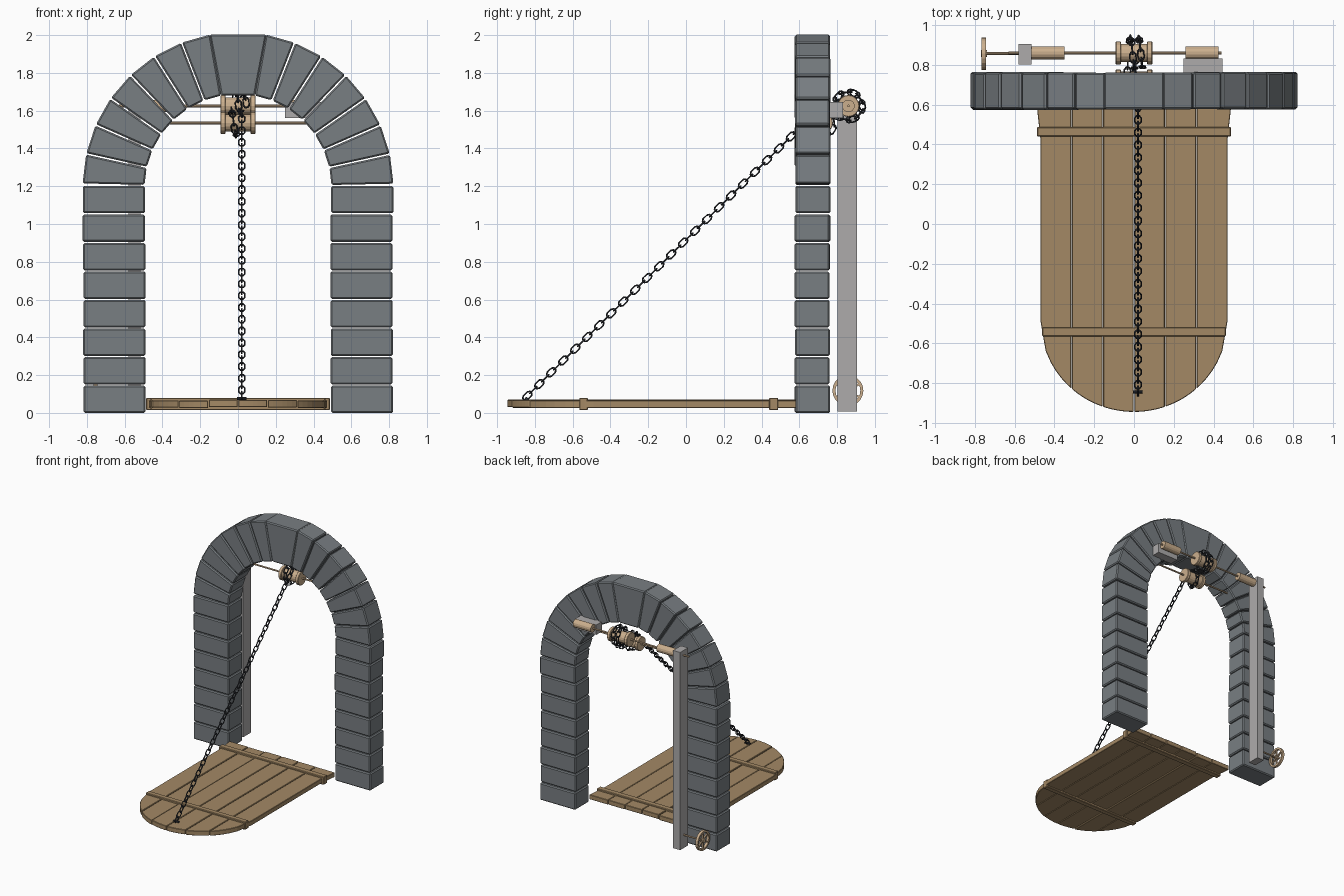
import bpy, bmesh, math, random
from mathutils import Vector, Matrix

if "Cube" in bpy.data.objects:
    bpy.data.objects.remove(bpy.data.objects["Cube"])
random.seed(4)


def material(name, rgb):
    m = bpy.data.materials.new(name)
    m.diffuse_color = (*rgb, 1)
    m.use_nodes = True
    m.node_tree.nodes["Principled BSDF"].inputs["Base Color"].default_value = m.diffuse_color
    return m


STONE = material("stone", (0.19, 0.21, 0.225))
PALE = material("pale_grey", (0.42, 0.41, 0.41))
PLANK = material("plank_wood", (0.37, 0.25, 0.13))
TAN = material("light_wood", (0.6, 0.43, 0.27))
IRON = material("iron", (0.03, 0.033, 0.04))


def finish(name, bm, mat, bevel=0):
    bmesh.ops.recalc_face_normals(bm, faces=bm.faces[:])
    me = bpy.data.meshes.new(name)
    bm.to_mesh(me)
    bm.free()
    ob = bpy.data.objects.new(name, me)
    bpy.context.collection.objects.link(ob)
    me.materials.append(mat)
    if bevel:
        mod = ob.modifiers.new("bevel", 'BEVEL')
        mod.width, mod.segments = bevel, 1
        mod.limit_method = 'ANGLE'
        mod.angle_limit = math.radians(40)
    return ob


def prism(bm, pts, axis, a, b):
    """Extrude an outline along y (points are x,z) or z (points are x,y)."""
    put = (lambda p, t: (p[0], t, p[1])) if axis == 'y' else (lambda p, t: (p[0], p[1], t))
    lo = [bm.verts.new(put(p, a)) for p in pts]
    hi = [bm.verts.new(put(p, b)) for p in pts]
    bm.faces.new(lo)
    bm.faces.new(hi[::-1])
    n = len(pts)
    for i in range(n):
        j = (i + 1) % n
        bm.faces.new((lo[i], lo[j], hi[j], hi[i]))


def box(bm, x0, x1, y0, y1, z0, z1):
    prism(bm, [(x0, y0), (x1, y0), (x1, y1), (x0, y1)], 'z', z0, z1)


def rod(bm, x0, x1, y, z, r, n=12):
    m = Matrix.Translation(((x0 + x1) / 2, y, z)) @ Matrix.Rotation(math.pi / 2, 4, 'Y')
    bmesh.ops.create_cone(bm, cap_ends=True, segments=n, radius1=r, radius2=r,
                          depth=abs(x1 - x0), matrix=m)


# stone pillars
Y0, Y1 = 0.577, 0.762
bm = bmesh.new()
for s in (-1, 1):
    for i in range(8):
        j = random.uniform(-0.003, 0.003)
        z = i * 0.151
        a, b = sorted((s * (0.491 + j), s * (0.82 + j)))
        box(bm, a, b, Y0 + j, Y1 + j, z, z + 0.144)
finish("stone_pillars", bm, STONE, 0.008)

# arch stones and keystone
CZ, RI, RO, STEP = 1.193, 0.495, 0.823, 11.25


def wedge(bm, a0, a1, j):
    pts = []
    for r, a, g in ((RI, a0, 1), (RO, a0, 1), (RO, a1, -1), (RI, a1, -1)):
        t = math.radians(a) + g * 0.0033 / r
        pts.append((r * math.cos(t), CZ + r * math.sin(t)))
    prism(bm, pts, 'y', Y0 + j, Y1 + j)


bm = bmesh.new()
for i in range(7):
    for base in (1.2 + i * STEP, 178.8 - (i + 1) * STEP):
        wedge(bm, base, base + STEP - (0.1 if i < 6 else 0), random.uniform(-0.003, 0.003))
finish("arch_stones", bm, STONE, 0.008)
bm = bmesh.new()
wedge(bm, 79.2, 100.8, 0)
finish("keystone", bm, STONE, 0.008)

# bridge planks with a rounded front end
W = 0.47


def front_y(x):
    return -0.49 - 0.455 * math.sqrt(max(0, 1 - (x / W) ** 2))


bm = bmesh.new()
for i in range(6):
    x0 = -W + i * W / 3 + (0.002 if i else 0)
    x1 = -W + (i + 1) * W / 3 - (0.002 if i < 5 else 0)
    pts = [(x, front_y(x)) for x in (x0 + (x1 - x0) * k / 6 for k in range(7))]
    wide = 0.018
    if i == 5:
        pts += [(W, 0.42), (W + wide, 0.585)]
    else:
        pts.append((x1, 0.585))
    if i == 0:
        pts += [(-W - wide, 0.585), (-W, 0.42)]
    else:
        pts.append((x0, 0.585))
    dz = random.uniform(-0.003, 0.003)
    prism(bm, pts, 'z', 0.028 + dz, 0.067 + dz)
finish("bridge_planks", bm, PLANK, 0.003)

# cross battens
bm = bmesh.new()
box(bm, -0.487, 0.487, 0.44, 0.488, 0.014, 0.08)
box(bm, -0.462, 0.462, -0.565, -0.52, 0.014, 0.08)
finish("bridge_battens", bm, PLANK, 0.004)

# winding drums on their axles
LOW, UP = (0.72, 1.535), (0.86, 1.625)
for name, (y, z), ends in (("guide_drum", LOW, (-0.39, 0.39)), ("winding_drum", UP, (-0.63, 0.44))):
    bm = bmesh.new()
    rod(bm, -0.07, 0.07, y, z, 0.046, 16)
    for a, b in ((-0.092, -0.066), (0.066, 0.092)):
        rod(bm, a, b, y, z, 0.058, 16)
    finish(name, bm, TAN, 0.003)
    bm = bmesh.new()
    rod(bm, *ends, y, z, 0.007, 8)
    finish(name + "_axle", bm, TAN)
bm = bmesh.new()
for a, b in ((-0.52, -0.35), (0.26, 0.425)):
    rod(bm, a, b, *UP, 0.033, 14)
finish("axle_sleeves", bm, TAN)

# support post and wall bracket
bm = bmesh.new()
box(bm, -0.58, -0.515, 0.803, 0.906, 0.008, 1.665)
finish("support_post", bm, PALE)
bm = bmesh.new()
box(bm, 0.25, 0.445, 0.755, 0.832, 1.562, 1.645)
finish("wall_bracket", bm, PALE)

# hand wheel
WY, WZ = 0.857, 0.118
bm = bmesh.new()
N = 20
prof = [(-0.766, 0.082), (-0.744, 0.082), (-0.744, 0.066), (-0.766, 0.066)]
rings = [[bm.verts.new((x, WY + r * math.cos(2 * math.pi * k / N), WZ + r * math.sin(2 * math.pi * k / N)))
          for x, r in prof] for k in range(N)]
for k in range(N):
    p, q = rings[k], rings[(k + 1) % N]
    for i in range(4):
        bm.faces.new((p[i], p[(i + 1) % 4], q[(i + 1) % 4], q[i]))
rod(bm, -0.77, -0.74, WY, WZ, 0.018, 10)
for k in range(6):
    m = (Matrix.Translation((-0.755, WY, WZ)) @ Matrix.Rotation(k * math.pi / 3, 4, 'X')
         @ Matrix.Translation((0, 0, 0.04)) @ Matrix.Diagonal((0.012, 0.011, 0.06, 1)))
    bmesh.ops.create_cube(bm, size=1, matrix=m)
rod(bm, -0.745, -0.575, WY, WZ, 0.007, 8)
finish("hand_wheel", bm, TAN)

# chain path: up from the bridge, round the guide drum, then onto the winding drum
path = [Vector((0.02, -0.84, 0.09))]


def wind(c, r, a0, a1, x0, x1):
    for k in range(61):
        t = k / 60
        a = math.radians(a0 + (a1 - a0) * t)
        path.append(Vector((x0 + (x1 - x0) * t, c[0] + r * math.cos(a), c[1] + r * math.sin(a))))


wind(LOW, 0.064, 135, -270, 0.02, -0.035)
wind(UP, 0.073, -105, 545, -0.03, 0.045)


def link(bm, pos, along, flip):
    side = Vector((1, 0, 0))
    side = (side - along * side.dot(along)).normalized()
    if flip:
        side = along.cross(side)
    up = along.cross(side)
    outline = [(0.026, 0.008), (0.014, 0.0155), (-0.014, 0.0155), (-0.026, 0.008),
               (-0.026, -0.008), (-0.014, -0.0155), (0.014, -0.0155), (0.026, -0.008)]
    loops = []
    for u, v in outline:
        c = along * u + side * v
        n = c.normalized()
        loops.append([bm.verts.new(pos + c + 0.005 * (n * math.cos(t) + up * math.sin(t)))
                      for t in (k * math.pi / 3 for k in range(6))])
    for i in range(8):
        p, q = loops[i], loops[(i + 1) % 8]
        for k in range(6):
            bm.faces.new((p[k], p[(k + 1) % 6], q[(k + 1) % 6], q[k]))


bm = bmesh.new()
need, flip = 0.0, True
for a, b in zip(path, path[1:]):
    length = (b - a).length
    d = (b - a).normalized()
    while need <= length:
        link(bm, a + d * need, d, flip)
        need += 0.0445
        flip = not flip
    need -= length
finish("chain", bm, IRON)

# staple holding the chain to the bridge
bm = bmesh.new()
rod(bm, -0.004, 0.044, -0.845, 0.076, 0.008, 8)
finish("chain_staple", bm, IRON)
